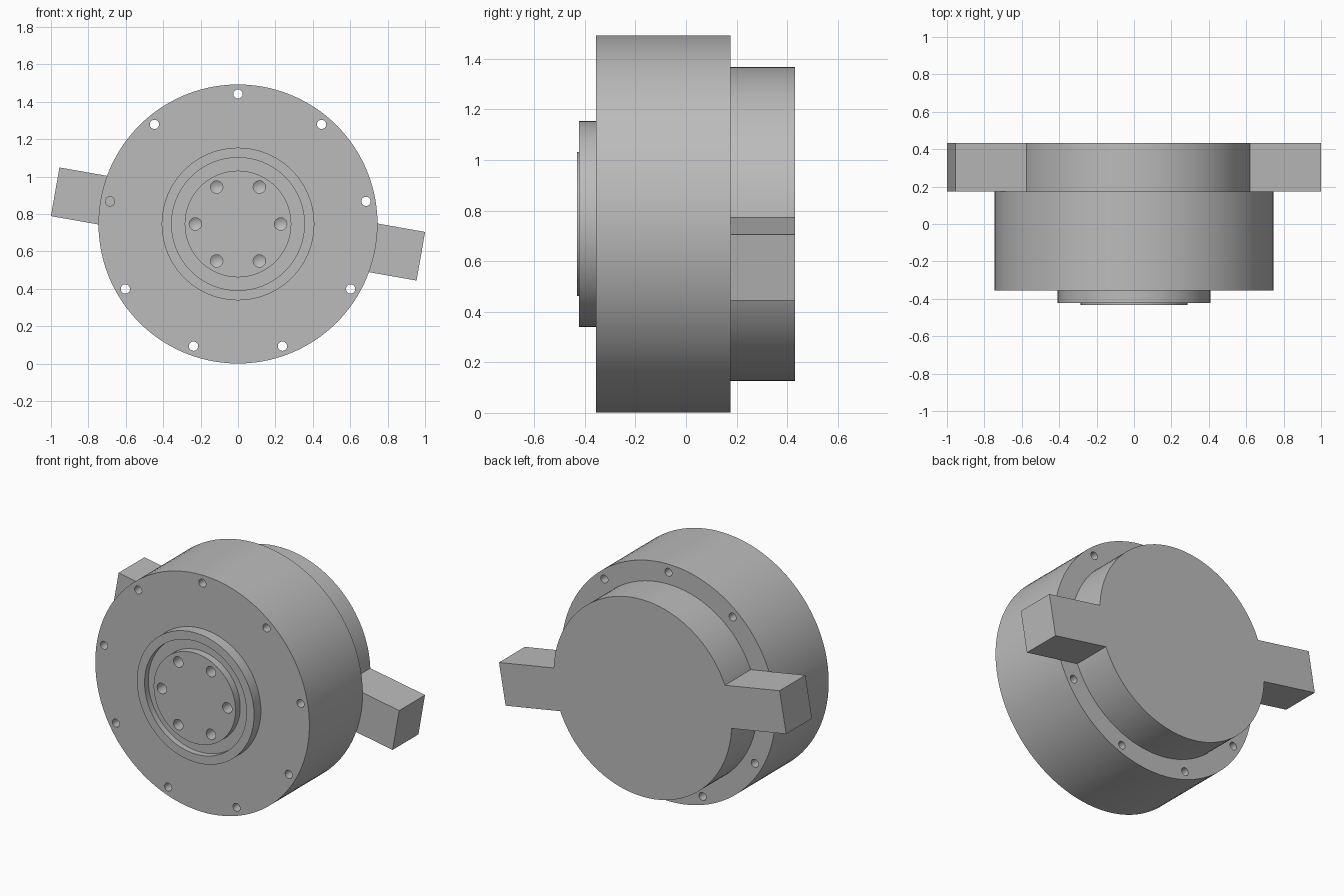
import bpy, bmesh, math
from mathutils import Matrix, Vector

if "Cube" in bpy.data.objects:
    bpy.data.objects.remove(bpy.data.objects["Cube"])

CENTRE = Vector((0, 0, 0.747))
BACK, REAR = 0.175, 0.432

grey = bpy.data.materials.new("machined grey")
grey.use_nodes = True
colour = (0.5, 0.5, 0.5, 1)
grey.diffuse_color = colour
grey.node_tree.nodes["Principled BSDF"].inputs["Base Color"].default_value = colour


def make_object(name, bm):
    bmesh.ops.recalc_face_normals(bm, faces=bm.faces)
    mesh = bpy.data.meshes.new(name)
    bm.to_mesh(mesh)
    bm.free()
    obj = bpy.data.objects.new(name, mesh)
    mesh.materials.append(grey)
    bpy.context.collection.objects.link(obj)
    return obj


def lathe(bm, profile, origin, steps):
    """Spin (radius, y) points, starting and ending on the axis, about y."""
    verts = [bm.verts.new(origin + Vector((r, y, 0))) for r, y in profile]
    edges = [bm.edges.new(pair) for pair in zip(verts, verts[1:])]
    bmesh.ops.spin(bm, geom=verts + edges, cent=origin, axis=(0, 1, 0),
                   angle=math.tau, steps=steps, use_duplicate=False)
    bmesh.ops.remove_doubles(bm, verts=bm.verts, dist=0.0001)


def circle_points(count, radius, start):
    for i in range(count):
        a = math.radians(start) + math.tau * i / count
        yield CENTRE + Vector((radius * math.cos(a), 0, radius * math.sin(a)))


def apply_boolean(target, other, operation):
    mod = target.modifiers.new("boolean", "BOOLEAN")
    mod.object, mod.operation, mod.solver = other, operation, "EXACT"
    bpy.context.view_layer.objects.active = target
    bpy.ops.object.modifier_apply(modifier=mod.name)
    bpy.data.objects.remove(other)


def smooth(obj):
    bpy.ops.object.select_all(action="DESELECT")
    obj.select_set(True)
    bpy.context.view_layer.objects.active = obj
    bpy.ops.object.shade_smooth_by_angle(angle=math.radians(30))


# Housing with raised front collar, groove and central hub
bm = bmesh.new()
lathe(bm, [(0, BACK), (0.746, BACK), (0.746, -0.355), (0.408, -0.355),
           (0.408, -0.423), (0.355, -0.423), (0.355, -0.385),
           (0.285, -0.385), (0.285, -0.432), (0, -0.432)], CENTRE, 96)
housing = make_object("housing", bm)

# Bolt holes through the rim and drilled holes in the hub
bm = bmesh.new()
for p in circle_points(9, 0.695, 90):
    lathe(bm, [(0, 0.3), (0.025, 0.3), (0.025, -0.5), (0, -0.5)], p, 24)
for p in circle_points(6, 0.228, 0):
    lathe(bm, [(0, -0.31), (0.033, -0.33), (0.033, -0.5), (0, -0.5)], p, 24)
apply_boolean(housing, make_object("hole_cutters", bm), "DIFFERENCE")
smooth(housing)

# Rear cover disc merged with the tilted cross bar
bm = bmesh.new()
lathe(bm, [(0, BACK), (0.62, BACK), (0.62, REAR), (0, REAR)], CENTRE, 96)
cover = make_object("rear_cover", bm)

bm = bmesh.new()
middle = CENTRE + Vector((0, (BACK + REAR) / 2, 0))
bmesh.ops.create_cube(bm, size=1, matrix=Matrix.Translation(middle)
                      @ Matrix.Rotation(math.radians(10), 4, "Y")
                      @ Matrix.Diagonal((1.985, REAR - BACK, 0.264, 1)))
apply_boolean(cover, make_object("cross_bar", bm), "UNION")
smooth(cover)
